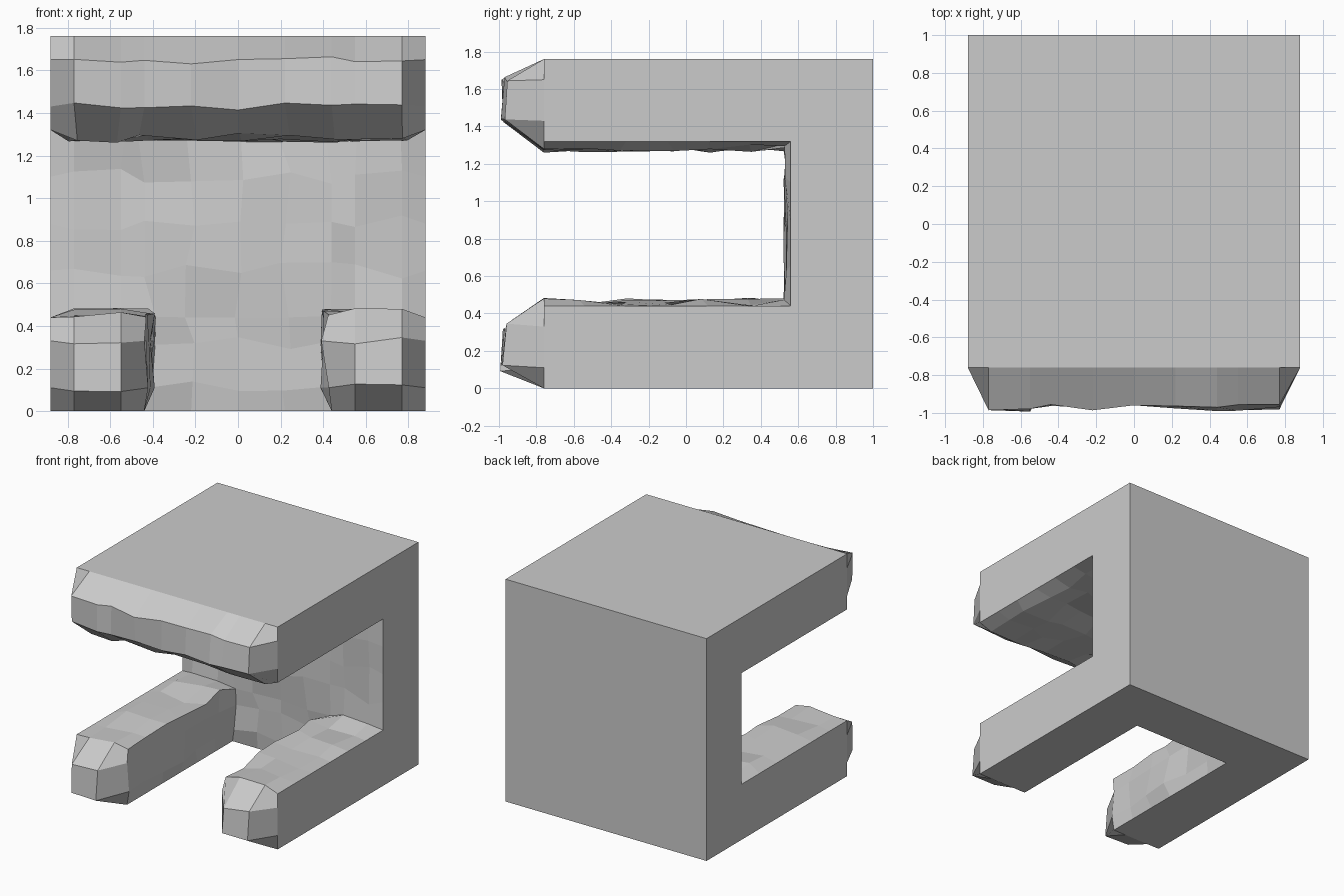
import bpy
import bmesh
import random

random.seed(4)
cube = bpy.data.objects.get("Cube")
if cube:
    bpy.data.objects.remove(cube, do_unlink=True)

# Lattice lines shared by every part of the block
half = [0.22, 0.44, 0.55, 0.77, 0.88]
XS = [-v for v in reversed(half)] + [0.0] + half
YS = [-0.97, -0.76, -0.54, -0.32, -0.1, 0.12, 0.34, 0.56, 1.0]
ZS = [0.0, 0.11, 0.33, 0.44, 0.66, 0.88, 1.1, 1.32, 1.43, 1.65, 1.76]
SIDE, ARM_IN, ARM_TOP, ROOF, TOP, WALL, LIP = 0.88, 0.44, 0.44, 1.32, 1.76, 0.56, -0.76


def solid(cell):
    """Back wall, roof slab and two floor arms."""
    i, j, k = cell
    if not (0 <= i < len(XS) - 1 and 0 <= j < len(YS) - 1 and 0 <= k < len(ZS) - 1):
        return False
    x, y, z = [(s[n] + s[n + 1]) / 2 for s, n in zip((XS, YS, ZS), cell)]
    return y > WALL or z > ROOF or (z < ARM_TOP and abs(x) > ARM_IN)


def rough(x, y, z):
    """Chip the inner and front surfaces, keep the outer ones flat."""
    u = random.uniform
    ax, sx = abs(x), (1 if x > 0 else -1)
    arm = z <= ARM_TOP and ax >= ARM_IN
    rim = ax == SIDE or z in (0.0, TOP)
    if y < LIP:
        # Front caps taper back to the lip at their borders
        if rim or z in (ROOF, ARM_TOP) or (arm and ax == ARM_IN):
            y = LIP
        else:
            return x, y + u(-0.025, 0.015), z + u(-0.02, 0.02)
    if rim or y == 1.0:
        return x, y, z
    nx, ny, nz = x, y, z
    if y == WALL:
        ny -= u(0, 0.04)
        if z not in (ROOF, ARM_TOP):
            nz += u(-0.04, 0.04)
        if ax < ARM_IN:
            nx += u(-0.03, 0.03)
    elif y > LIP:
        ny += u(-0.04, 0.04)
    if z == ROOF:
        nz -= u(0.01, 0.06)
        nx += u(-0.03, 0.03)
    elif arm and z == ARM_TOP:
        nz += u(0, 0.045)
    if arm and ax == ARM_IN:
        nx -= sx * u(0.0, 0.055)
    return nx, ny, nz


# Skin of the solid cells
bm = bmesh.new()
verts = {}
moved = {}


def vert(key):
    if key not in verts:
        x, y, z = XS[key[0]], YS[key[1]], ZS[key[2]]
        # Front border points share the place of the lip points behind them
        place = (x, y, z)
        border = abs(x) == SIDE or z in (0.0, TOP, ROOF, ARM_TOP) or (z < ROOF and abs(x) == ARM_IN)
        if y < LIP and border:
            place = (x, LIP, z)
        if place not in moved:
            moved[place] = rough(*place)
        verts[key] = bm.verts.new(moved[place])
    return verts[key]


for i in range(len(XS) - 1):
    for j in range(len(YS) - 1):
        for k in range(len(ZS) - 1):
            cell = (i, j, k)
            if not solid(cell):
                continue
            for axis in range(3):
                b, c = (axis + 1) % 3, (axis + 2) % 3
                for step in (0, 1):
                    other = list(cell)
                    other[axis] += 1 if step else -1
                    if solid(other):
                        continue
                    corners = []
                    for db, dc in ((0, 0), (1, 0), (1, 1), (0, 1)):
                        key = list(cell)
                        key[axis] += step
                        key[b] += db
                        key[c] += dc
                        corners.append(vert(tuple(key)))
                    bm.faces.new(corners if step else corners[::-1])

bmesh.ops.remove_doubles(bm, verts=bm.verts[:], dist=0.0005)
bmesh.ops.recalc_face_normals(bm, faces=bm.faces[:])
# Merge the flat outer faces into single planes
bmesh.ops.dissolve_limit(bm, angle_limit=0.005, verts=bm.verts[:], edges=bm.edges[:])

mesh = bpy.data.meshes.new("rock_alcove")
bm.to_mesh(mesh)
bm.free()
block = bpy.data.objects.new("rock_alcove", mesh)
bpy.context.collection.objects.link(block)

# Plain stone colour
stone = bpy.data.materials.new("stone_grey")
stone.use_nodes = True
colour = (0.6, 0.6, 0.6, 1.0)
stone.diffuse_color = colour
stone.node_tree.nodes["Principled BSDF"].inputs["Base Color"].default_value = colour
mesh.materials.append(stone)
